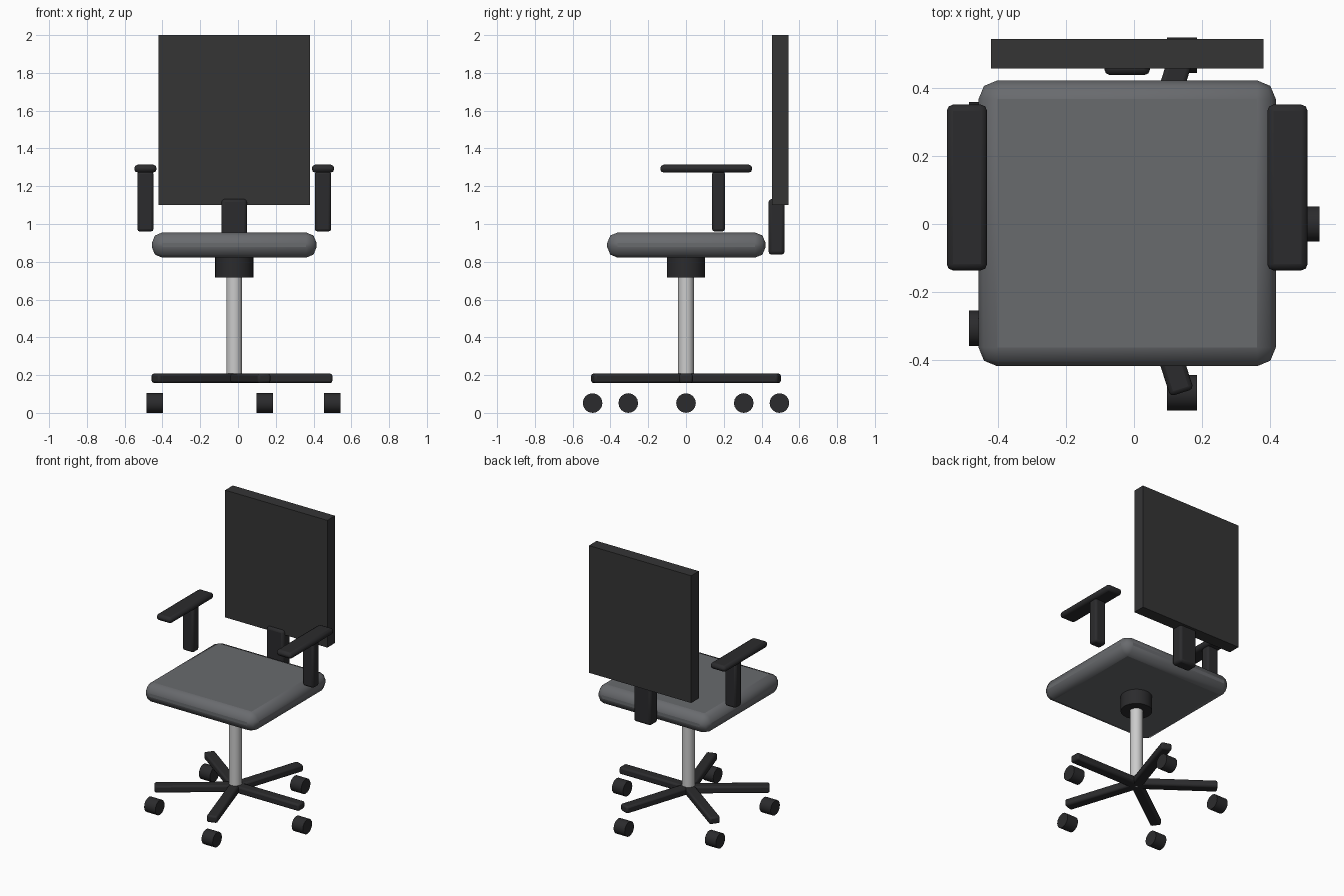
import bpy
import math
from mathutils import Matrix, Vector

if "Cube" in bpy.data.objects:
    bpy.data.objects.remove(bpy.data.objects["Cube"])

CX = -0.02  # the chair's own axis sits slightly left of the centre


def material(name, rgb):
    m = bpy.data.materials.new(name)
    m.diffuse_color = (*rgb, 1)
    m.use_nodes = True
    m.node_tree.nodes["Principled BSDF"].inputs["Base Color"].default_value = m.diffuse_color
    return m


DARK = material("dark plastic", (0.024, 0.024, 0.026))
BLACK = material("back fabric", (0.035, 0.035, 0.036))
FABRIC = material("seat fabric", (0.14, 0.145, 0.155))
METAL = material("metal", (0.55, 0.55, 0.55))


def finish(ob, name, mat, angle=30):
    ob.name = name
    ob.data.materials.append(mat)
    bpy.ops.object.shade_smooth_by_angle(angle=math.radians(angle))
    return ob


def box(name, lo, hi, mat, bevel=0.0, segments=2, turn=0.0):
    """Box between two corners, relative to the chair axis, turned about it."""
    lo, hi = Vector(lo), Vector(hi)
    bpy.ops.mesh.primitive_cube_add(size=1)
    ob = bpy.context.object
    size = hi - lo
    ob.data.transform(Matrix.Translation((lo + hi) / 2) @ Matrix.Diagonal((*size, 1)))
    ob.location.x = CX
    ob.rotation_euler.z = turn
    if bevel:
        b = ob.modifiers.new("Bevel", 'BEVEL')
        b.width, b.segments = bevel, segments
    return finish(ob, name, mat)


def cylinder(name, centre, radius, depth, mat, sides=24, rot=(0, 0, 0)):
    x, y, z = centre
    bpy.ops.mesh.primitive_cylinder_add(vertices=sides, radius=radius, depth=depth,
                                        location=(x + CX, y, z), rotation=rot)
    return finish(bpy.context.object, name, mat)


# Seat and backrest
box("seat", (-0.436, -0.417, 0.822), (0.436, 0.421, 0.955), FABRIC, 0.055, 2)
box("backrest", (-0.40, 0.456, 1.10), (0.40, 0.542, 2.0), BLACK)
box("backrest_post", (-0.067, 0.437, 0.838), (0.067, 0.522, 1.132), DARK, 0.016)

# Seat mount and gas column
cylinder("seat_mount", (0, 0, 0.772), 0.101, 0.11, DARK, 32)
cylinder("column", (0, 0, 0.45), 0.042, 0.58, METAL, 16)

# Armrests
for side, s in (("left", -1), ("right", 1)):
    c = s * 0.47
    box(side + "_arm_post", (c - 0.043, 0.138, 0.96), (c + 0.043, 0.206, 1.278), DARK, 0.014)
    box(side + "_arm_pad", (c - 0.059, -0.136, 1.272), (c + 0.059, 0.350, 1.314), DARK, 0.018)

# Five-spoke base with casters
for i in range(5):
    a = i * math.tau / 5
    box(f"base_leg_{i + 1}", (0, -0.036, 0.158), (0.52, 0.036, 0.208), DARK, 0.012, turn=a)
    cylinder(f"caster_{i + 1}", (0.52 * math.cos(a), 0.52 * math.sin(a), 0.052),
             0.052, 0.087, DARK, 16, (0, math.pi / 2, 0))
